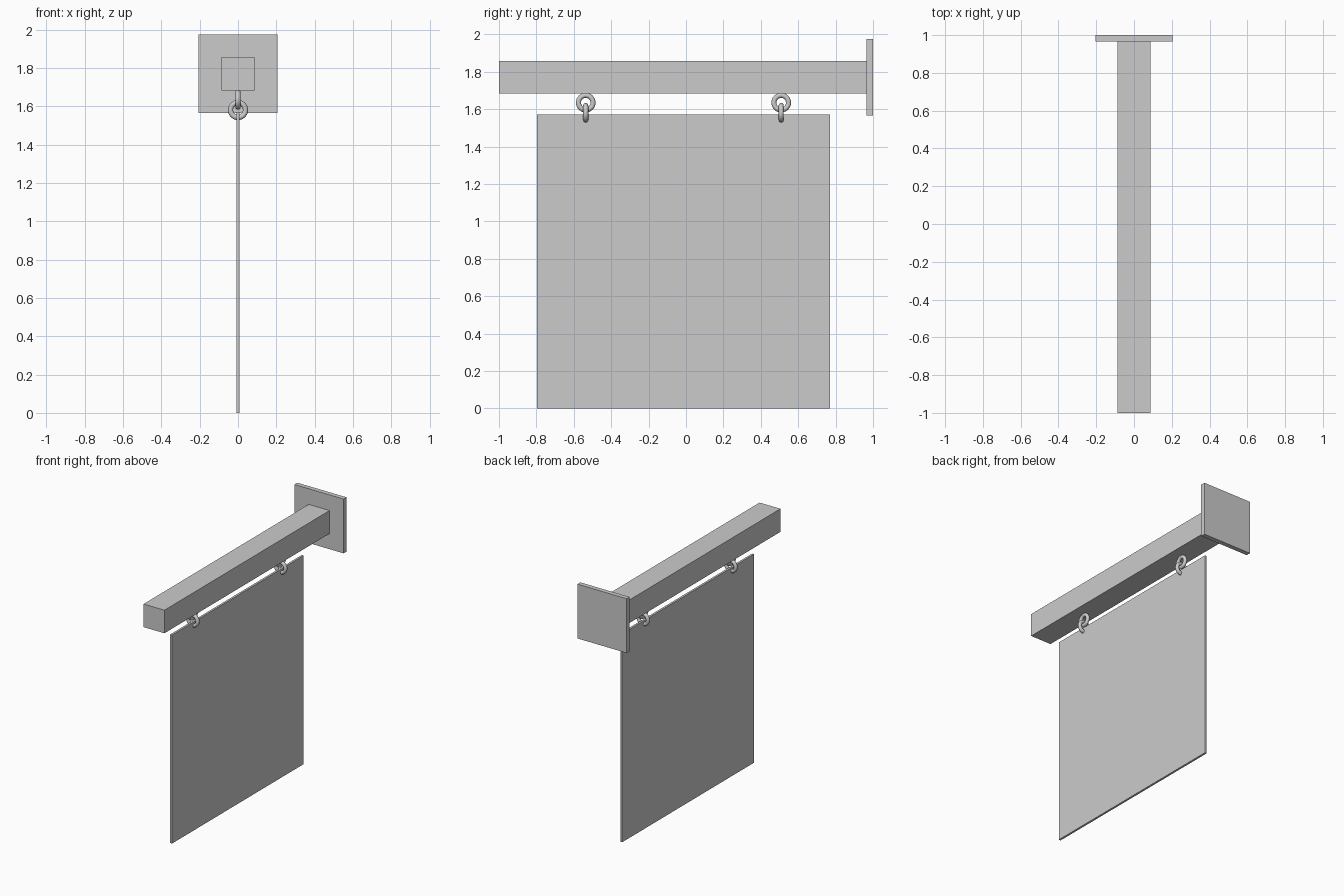
import bpy
import math

if "Cube" in bpy.data.objects:
    bpy.data.objects.remove(bpy.data.objects["Cube"])


def box(name, lo, hi):
    """Axis-aligned box between two corners."""
    bpy.ops.mesh.primitive_cube_add(size=1, location=[(a + b) / 2 for a, b in zip(lo, hi)])
    ob = bpy.context.object
    ob.name = name
    ob.scale = [b - a for a, b in zip(lo, hi)]
    bpy.ops.object.transform_apply(location=False, rotation=False, scale=True)
    return ob


def ring(name, location, rotation):
    """Smooth metal ring."""
    bpy.ops.mesh.primitive_torus_add(
        location=location, rotation=rotation,
        major_radius=0.039, minor_radius=0.0135,
        major_segments=32, minor_segments=16)
    bpy.context.object.name = name
    bpy.ops.object.shade_smooth()


# Wall plate, bracket beam and hanging board
box("wall_plate", (-0.205, 0.965, 1.566), (0.205, 1.0, 1.975))
box("beam", (-0.087, -1.0, 1.683), (0.087, 0.965, 1.857))
box("sign_board", (-0.008, -0.797, 0.0), (0.008, 0.771, 1.571))

# Two pairs of interlinked rings
for side, y in (("front", -0.536), ("back", 0.509)):
    ring(side + "_upper_ring", (0, y, 1.635), (0, math.pi / 2, 0))
    ring(side + "_lower_ring", (0, y, 1.581), (math.pi / 2, 0, 0))
